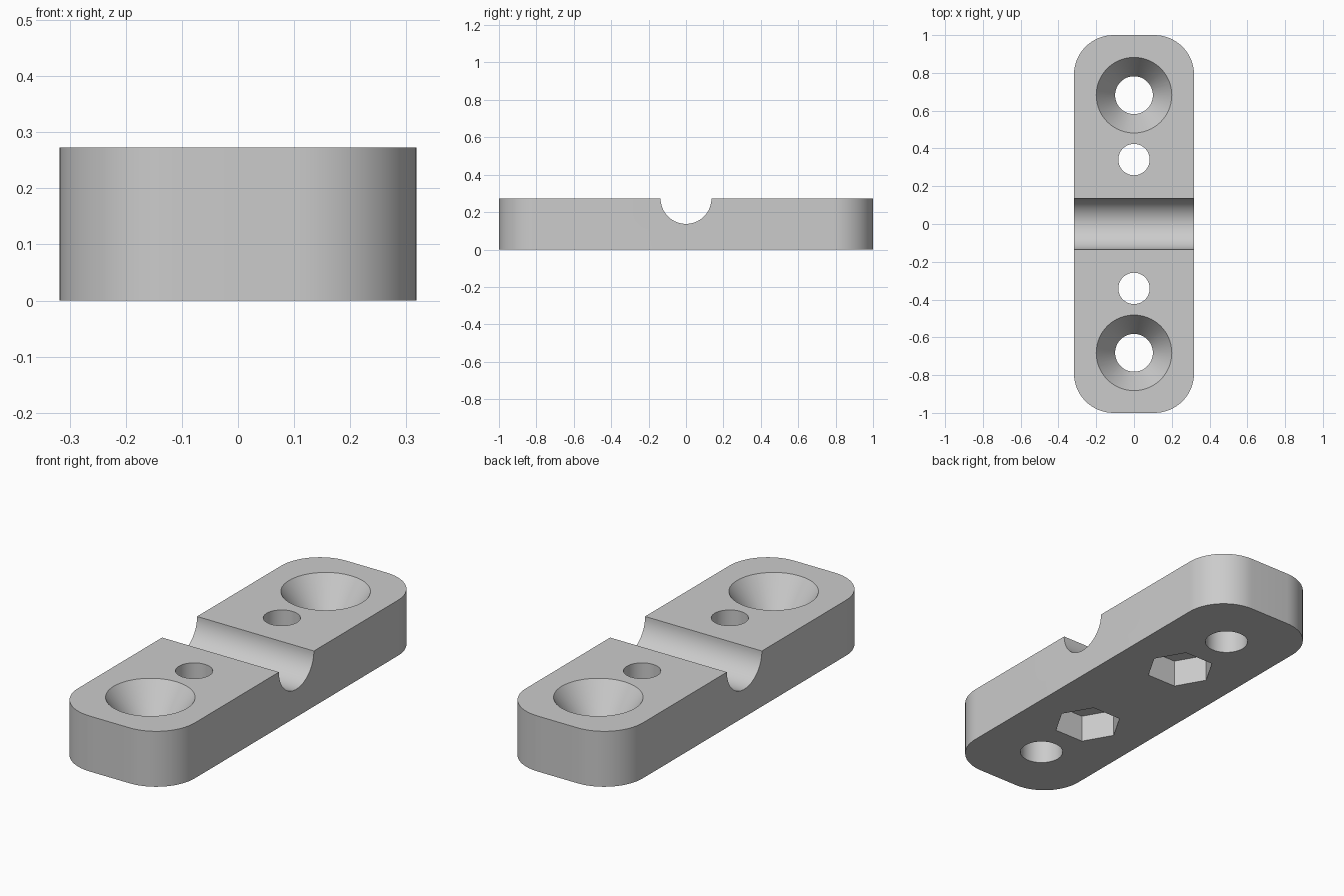
import bpy, bmesh, math
from mathutils import Matrix

if "Cube" in bpy.data.objects:
    bpy.data.objects.remove(bpy.data.objects["Cube"])

W, L, H = 0.636, 2.0, 0.273   # plate width, length, thickness
CORNER = 0.21


def new_object(name, bm):
    mesh = bpy.data.meshes.new(name)
    bmesh.ops.recalc_face_normals(bm, faces=bm.faces)
    bm.to_mesh(mesh)
    bm.free()
    ob = bpy.data.objects.new(name, mesh)
    bpy.context.collection.objects.link(ob)
    return ob


def cone(name, r_low, r_high, z_low, z_high, y, sides=64):
    """Upright cylinder or cone between two heights."""
    bm = bmesh.new()
    bmesh.ops.create_cone(bm, cap_ends=True, segments=sides, radius1=r_low,
                          radius2=r_high, depth=z_high - z_low,
                          matrix=Matrix.Translation((0, y, (z_low + z_high) / 2)))
    return new_object(name, bm)


def hexagon(name, radius, z_low, z_high, y):
    """Hexagonal prism with corners pointing along x."""
    bm = bmesh.new()
    ring = [bm.verts.new((radius * math.cos(i * math.pi / 3),
                          y + radius * math.sin(i * math.pi / 3), z_low))
            for i in range(6)]
    face = bm.faces.new(ring)
    top = bmesh.ops.extrude_face_region(bm, geom=[face])["geom"]
    for v in top:
        if isinstance(v, bmesh.types.BMVert):
            v.co.z = z_high
    return new_object(name, bm)


# Plate with rounded upright corners
bm = bmesh.new()
bmesh.ops.create_cube(bm, size=1, matrix=Matrix.Translation((0, 0, H / 2))
                      @ Matrix.Diagonal((W, L, H, 1)))
upright = [e for e in bm.edges if abs(e.verts[0].co.z - e.verts[1].co.z) > 0.1]
bmesh.ops.bevel(bm, geom=upright, offset=CORNER, segments=16, profile=0.5,
                affect='EDGES')
plate = new_object("clamp_plate", bm)

cutters = []

# Half-round groove across the middle
bm = bmesh.new()
bmesh.ops.create_cone(bm, cap_ends=True, segments=64, radius1=0.136,
                      radius2=0.136, depth=1.0,
                      matrix=Matrix.Translation((0, 0, H))
                      @ Matrix.Rotation(math.pi / 2, 4, 'Y'))
cutters.append(new_object("groove_cutter", bm))

for s in (-1, 1):
    # Countersunk screw holes: the cone runs on above the plate at the same slope
    y = s * 0.682
    depth, extra = 0.145, 0.05
    slope = 0.1 / depth
    cutters.append(cone("screw_hole_cutter", 0.1, 0.1, -0.1, H + 0.1, y))
    cutters.append(cone("countersink_cutter", 0.1, 0.2 + slope * extra,
                        H - depth, H + extra, y))
    # Bolt holes with hexagonal nut pockets underneath
    y = s * 0.341
    cutters.append(cone("bolt_hole_cutter", 0.083, 0.083, -0.1, H + 0.1, y))
    cutters.append(hexagon("nut_pocket_cutter", 0.16, -0.1, 0.136, y))

# Cut the plate and remove the cutters
bpy.context.view_layer.objects.active = plate
plate.select_set(True)
for c in cutters:
    c.hide_render = True
    mod = plate.modifiers.new("cut", 'BOOLEAN')
    mod.operation = 'DIFFERENCE'
    mod.solver = 'EXACT'
    mod.object = c
    bpy.ops.object.modifier_apply(modifier=mod.name)
for c in cutters:
    bpy.data.objects.remove(c, do_unlink=True)

# Single grey colour, smooth curves with crisp edges
grey = bpy.data.materials.new("light_grey")
grey.diffuse_color = (0.6, 0.6, 0.6, 1)
grey.use_nodes = True
grey.node_tree.nodes["Principled BSDF"].inputs["Base Color"].default_value = grey.diffuse_color
plate.data.materials.clear()
plate.data.materials.append(grey)
for p in plate.data.polygons:
    p.material_index = 0
bpy.ops.object.shade_smooth_by_angle(angle=math.radians(25))
